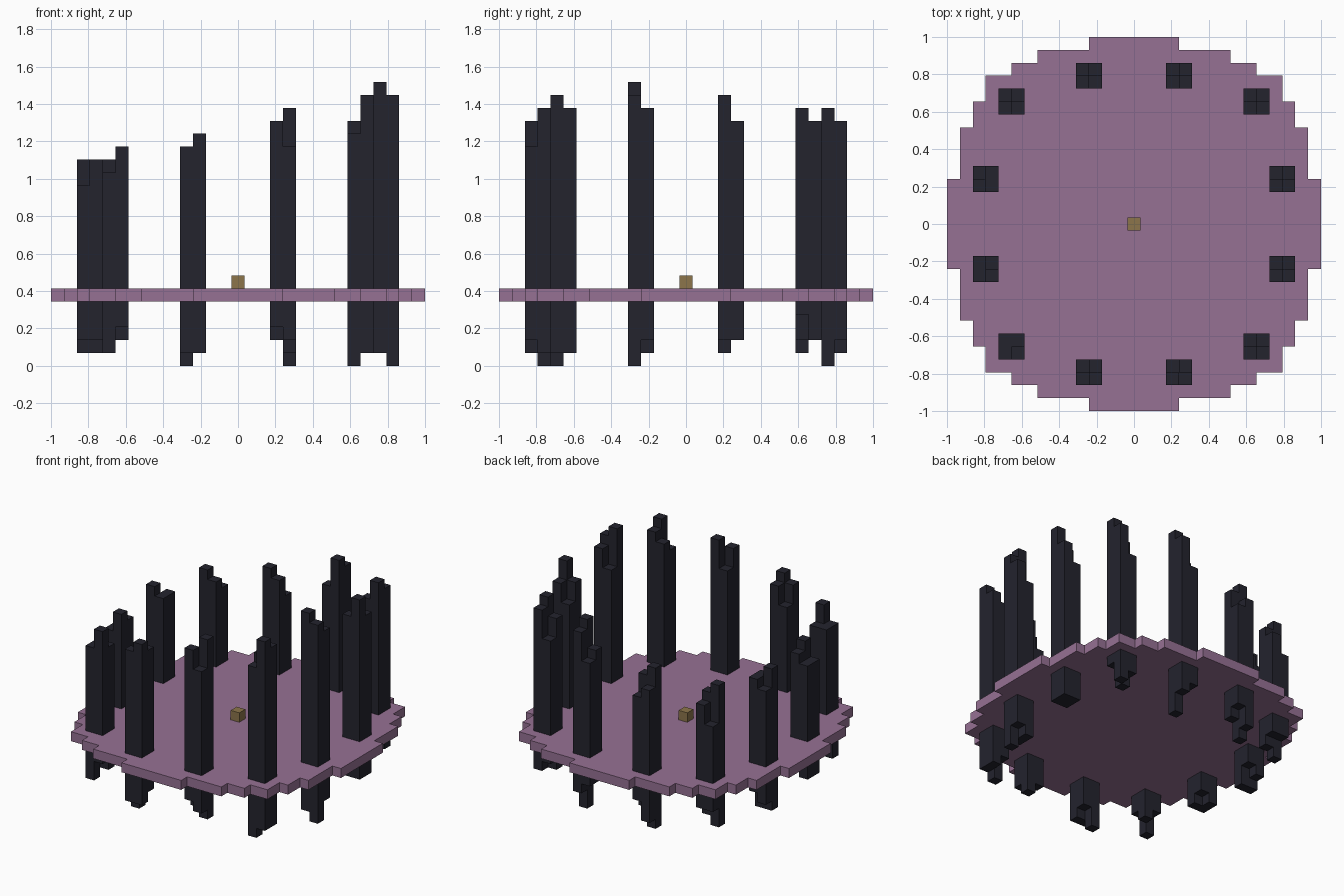
import bpy
import bmesh
from mathutils import Matrix, Vector

default_cube = bpy.data.objects.get("Cube")
if default_cube:
    bpy.data.objects.remove(default_cube, do_unlink=True)

UNIT = 2 / 29  # edge of one block
DISC_BOTTOM, DISC_TOP = 5, 6


def make_material(name, colour):
    material = bpy.data.materials.new(name)
    material.use_nodes = True
    rgba = (*colour, 1)
    material.diffuse_color = rgba
    material.node_tree.nodes["Principled BSDF"].inputs["Base Color"].default_value = rgba
    return material


def finish(bm, name, material):
    """Scale block coordinates to model size and make the object."""
    bmesh.ops.scale(bm, vec=Vector((UNIT, UNIT, UNIT)), verts=bm.verts)
    bmesh.ops.recalc_face_normals(bm, faces=bm.faces)
    mesh = bpy.data.meshes.new(name)
    bm.to_mesh(mesh)
    bm.free()
    mesh.materials.append(material)
    part = bpy.data.objects.new(name, mesh)
    bpy.context.scene.collection.objects.link(part)
    return part


def add_column(bm, x, y, bottom, top):
    """A square column of blocks, one block wide."""
    place = Matrix.Translation((x, y, (bottom + top) / 2))
    stretch = Matrix.Diagonal((1, 1, top - bottom, 1))
    bmesh.ops.create_cube(bm, size=1, matrix=place @ stretch)


purple = make_material("dusty purple", (0.305, 0.165, 0.296))
dark = make_material("dark slate", (0.017, 0.017, 0.027))
gold = make_material("dull gold", (0.262, 0.178, 0.07))

# Stepped round platform: one quarter of the stair outline, then turned round
quarter = [(14.5, 3.5), (13.5, 3.5), (13.5, 7.5), (12.5, 7.5), (12.5, 9.5),
           (11.5, 9.5), (11.5, 11.5), (9.5, 11.5), (9.5, 12.5), (7.5, 12.5),
           (7.5, 13.5), (3.5, 13.5), (3.5, 14.5)]
outline = []
points = quarter
for turn in range(4):
    outline += points
    points = [(-y, x) for x, y in points]
bm = bmesh.new()
base = bm.faces.new([bm.verts.new((x, y, DISC_BOTTOM)) for x, y in outline])
raised = bmesh.ops.extrude_face_region(bm, geom=[base], use_keep_orig=True)
lifted = [v for v in raised["geom"] if isinstance(v, bmesh.types.BMVert)]
bmesh.ops.translate(bm, vec=(0, 0, DISC_TOP - DISC_BOTTOM), verts=lifted)
finish(bm, "platform", purple)

# Ring of pillars, each a bundle of four columns with ragged ends.
# Columns run left front, right front, left back, right back.
pillars = {
    "right_side_back": (11.5, 3.5, (19, 21, 17, 19), (2, 2, 2, 2)),
    "right_back_corner": (9.5, 9.5, (18, 20, 16, 19), (2, 4, 3, 2)),
    "back_right": (3.5, 11.5, (17, 20, 16, 19), (3, 0, 3, 2)),
    "back_left": (-3.5, 11.5, (17, 16, 15, 14), (0, 2, 1, 3)),
    "left_back_corner": (-9.5, 9.5, (16, 15, 12, 14), (1, 2, 3, 3)),
    "left_side_back": (-11.5, 3.5, (16, 15, 14, 15), (1, 1, 2, 3)),
    "left_side_front": (-11.5, -3.5, (14, 16, 14, 15), (2, 2, 2, 3)),
    "left_front_corner": (-9.5, -9.5, (15, 17, 15, 15), (1, 3, 3, 2)),
    "front_left": (-3.5, -11.5, (17, 18, 15, 17), (1, 1, 0, 2)),
    "front_right": (3.5, -11.5, (19, 17, 17, 20), (3, 2, 2, 1)),
    "right_front_corner": (9.5, -9.5, (18, 21, 19, 20), (0, 1, 2, 1)),
    "right_side_front": (11.5, -3.5, (22, 21, 18, 20), (1, 0, 1, 2)),
}
corners = [(-0.5, -0.5), (0.5, -0.5), (-0.5, 0.5), (0.5, 0.5)]
for place, (x, y, tops, bottoms) in pillars.items():
    bm = bmesh.new()
    for (dx, dy), top, bottom in zip(corners, tops, bottoms):
        add_column(bm, x + dx, y + dy, bottom, top)
    finish(bm, "pillar_" + place, dark)

# Small block in the middle of the platform
bm = bmesh.new()
add_column(bm, 0, 0, DISC_TOP, DISC_TOP + 1)
finish(bm, "centre_block", gold)
